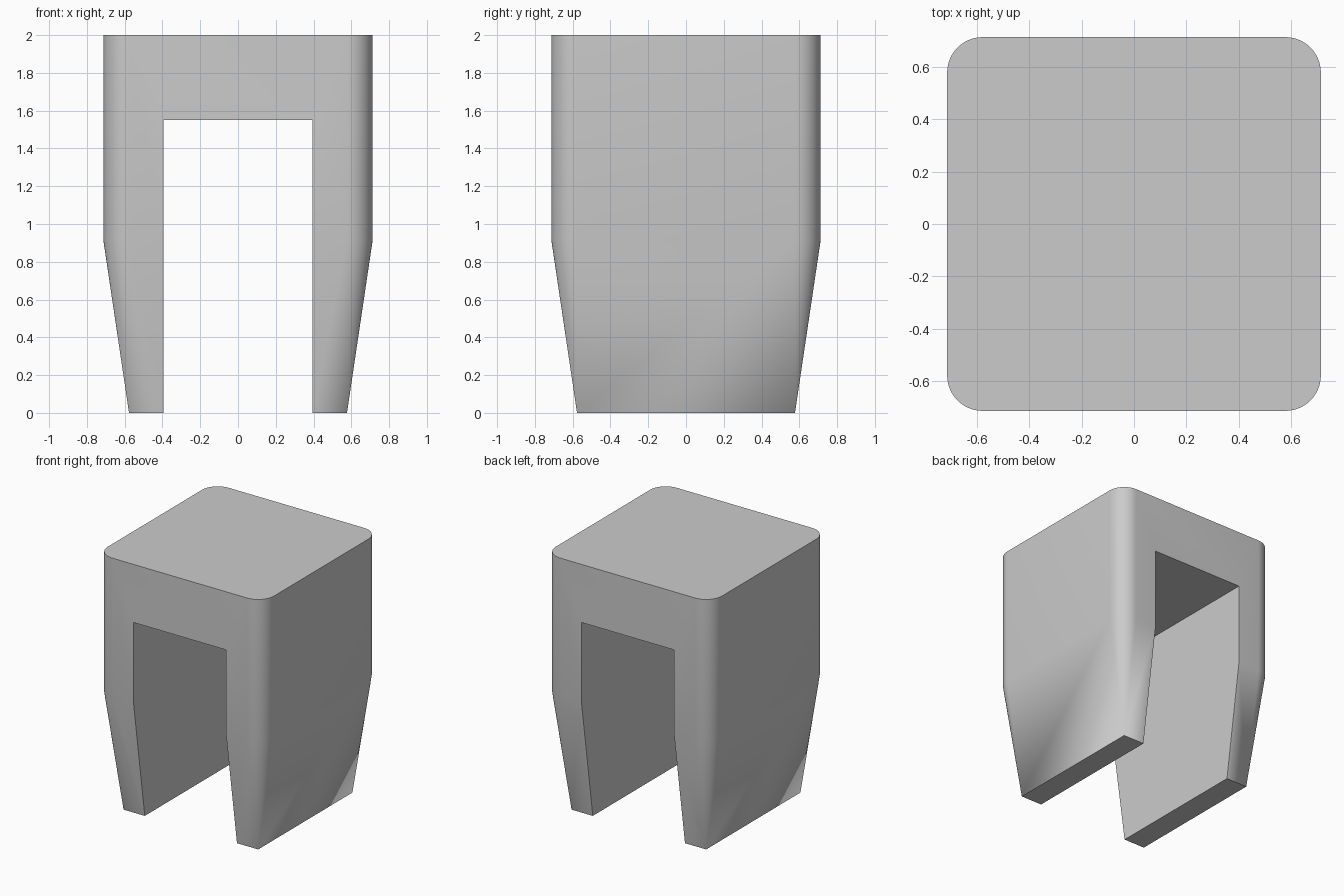
import bpy, bmesh
from math import sin, cos, pi

if "Cube" in bpy.data.objects:
    bpy.data.objects.remove(bpy.data.objects["Cube"], do_unlink=True)

CORE = 0.577       # half width of the square foot and centre of the corner arcs
RADIUS = 0.136     # corner radius of the upper body
STEPS = 12         # segments per rounded corner

grey = bpy.data.materials.new("plain grey")
grey.use_nodes = True
colour = (0.6, 0.6, 0.6, 1)
grey.diffuse_color = colour
grey.node_tree.nodes["Principled BSDF"].inputs["Base Color"].default_value = colour


def ring(bm, z, radius):
    """Rounded square outline; zero radius gives a plain square."""
    verts = []
    for corner, (sx, sy) in enumerate([(1, 1), (-1, 1), (-1, -1), (1, -1)]):
        for i in range(STEPS + 1):
            a = (corner + i / STEPS) * pi / 2
            verts.append(bm.verts.new((sx * CORE + radius * cos(a),
                                       sy * CORE + radius * sin(a), z)))
    return verts


def make_object(name, bm):
    mesh = bpy.data.meshes.new(name)
    bm.to_mesh(mesh)
    bm.free()
    mesh.materials.append(grey)
    obj = bpy.data.objects.new(name, mesh)
    bpy.context.collection.objects.link(obj)
    return obj


# Cap body: straight rounded top, tapering to a square-cornered foot
bm = bmesh.new()
rings = [ring(bm, 0, 0), ring(bm, 0.915, RADIUS), ring(bm, 2, RADIUS)]
for low, high in zip(rings, rings[1:]):
    for i in range(len(low)):
        j = (i + 1) % len(low)
        bm.faces.new((low[i], low[j], high[j], high[i]))
bm.faces.new(rings[0][::-1])
bm.faces.new(rings[-1])
bmesh.ops.remove_doubles(bm, verts=bm.verts, dist=0.0005)
bmesh.ops.recalc_face_normals(bm, faces=bm.faces)
body = make_object("slotted_cap", bm)

# Slot running front to back
bm = bmesh.new()
bmesh.ops.create_cube(bm, size=1)
bmesh.ops.scale(bm, vec=(0.79, 2, 2), verts=bm.verts)
bmesh.ops.translate(bm, vec=(0, 0, 0.55), verts=bm.verts)
cutter = make_object("slot_cutter", bm)
cutter.hide_render = True

cut = body.modifiers.new("slot", 'BOOLEAN')
cut.operation = 'DIFFERENCE'
cut.solver = 'EXACT'
cut.object = cutter

bpy.ops.object.select_all(action='DESELECT')
body.select_set(True)
bpy.context.view_layer.objects.active = body
bpy.ops.object.modifier_apply(modifier=cut.name)
bpy.data.objects.remove(cutter, do_unlink=True)
bpy.ops.object.shade_smooth_by_angle(angle=pi / 6)
